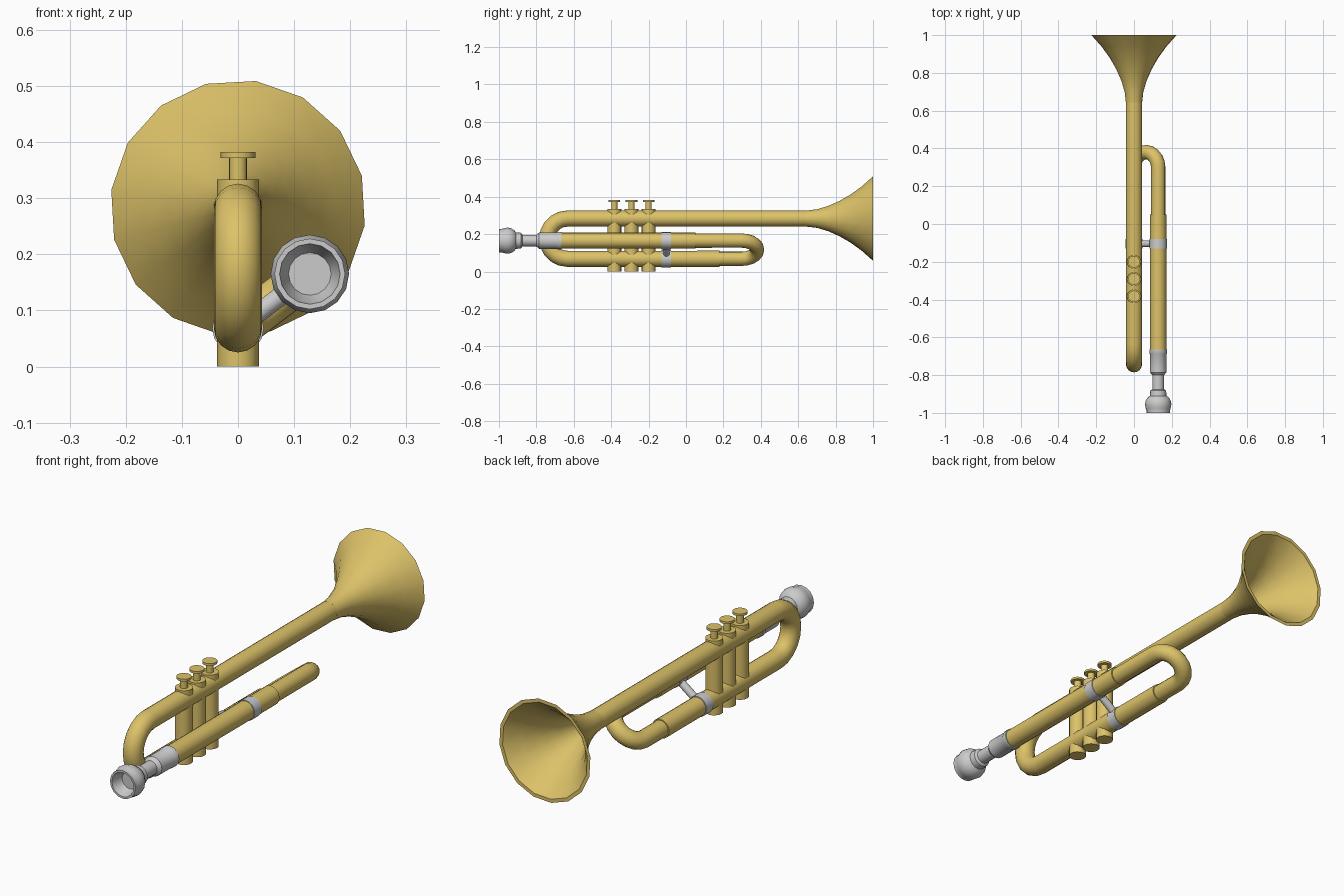
import bpy, bmesh
from math import sin, cos, pi, radians
from mathutils import Vector

if "Cube" in bpy.data.objects:
    bpy.data.objects.remove(bpy.data.objects["Cube"])


def material(name, color):
    m = bpy.data.materials.new(name)
    m.diffuse_color = (*color, 1)
    m.use_nodes = True
    m.node_tree.nodes["Principled BSDF"].inputs["Base Color"].default_value = m.diffuse_color
    return m


BRASS = material("brass", (0.72, 0.54, 0.14))
SILVER = material("silver", (0.52, 0.52, 0.52))


def finish(ob, mat):
    ob.data.materials.clear()
    ob.data.materials.append(mat)
    bpy.ops.object.select_all(action='DESELECT')
    ob.select_set(True)
    bpy.context.view_layer.objects.active = ob
    bpy.ops.object.shade_smooth_by_angle(angle=radians(35))
    return ob


def lathe(name, profile, origin, axis, mat, hollow=False, sides=16, phase=0.0):
    """Spin (position, radius) pairs around the Y or Z axis; hollow closes the profile on itself."""
    a, u = Vector((0, 0, 1)), Vector((1, 0, 0))
    v = Vector((0, 1, 0))
    if axis == 'Y':
        a, v = v, a
    bm = bmesh.new()
    rings = []
    for t, r in profile:
        rings.append([bm.verts.new(Vector(origin) + a * t
                      + (u * cos(phase + 2 * pi * i / sides) + v * sin(phase + 2 * pi * i / sides)) * r)
                      for i in range(sides)])
    pairs = list(zip(rings, rings[1:]))
    if hollow:
        pairs.append((rings[-1], rings[0]))
    else:
        bm.faces.new(rings[0])
        bm.faces.new(rings[-1])
    for p, q in pairs:
        for i in range(sides):
            j = (i + 1) % sides
            bm.faces.new((p[i], p[j], q[j], q[i]))
    bmesh.ops.recalc_face_normals(bm, faces=bm.faces)
    me = bpy.data.meshes.new(name)
    bm.to_mesh(me)
    bm.free()
    ob = bpy.data.objects.new(name, me)
    bpy.context.collection.objects.link(ob)
    return finish(ob, mat)


def tube(name, points, radius, mat):
    """Round pipe along a path, converted to a mesh."""
    cu = bpy.data.curves.new(name, 'CURVE')
    cu.dimensions = '3D'
    cu.bevel_depth = radius
    cu.bevel_resolution = 6
    cu.use_fill_caps = True
    sp = cu.splines.new('POLY')
    sp.points.add(len(points) - 1)
    for p, co in zip(sp.points, points):
        p.co = (*co, 1)
    ob = bpy.data.objects.new(name, cu)
    bpy.context.collection.objects.link(ob)
    bpy.ops.object.select_all(action='DESELECT')
    ob.select_set(True)
    bpy.context.view_layer.objects.active = ob
    bpy.ops.object.convert(target='MESH')
    return finish(bpy.context.view_layer.objects.active, mat)


def u_bend(start, end, y, direction, n=10):
    """Half circle from start to end (x, z), bulging along y."""
    s, e = Vector((start[0], y, start[1])), Vector((end[0], y, end[1]))
    mid, half = (s + e) / 2, (s - e) / 2
    out = Vector((0, direction * half.length, 0))
    return [mid + half * cos(pi * i / n) + out * sin(pi * i / n) for i in range(n + 1)]


UPPER, LOWER, LEAD = (0, 0.283), (0, 0.068), (0.128, 0.165)
R = 0.043


def at(pipe, y):
    return Vector((pipe[0], y, pipe[1]))


# Pipes
tube("main_pipe", [at(LOWER, 0.18)] + u_bend(LOWER, UPPER, -0.635, -1) + [at(UPPER, 0.66)], R, BRASS)
tube("lead_pipe", [at(LEAD, -0.68), at(LEAD, 0.05)], R, BRASS)
tube("tuning_slide", [at(LEAD, 0.0)] + u_bend(LEAD, LOWER, 0.30, 1) + [at(LOWER, 0.1)], 0.038, BRASS)

# Flared bell: outer skin, then back along the inner skin
flare = [(0.64, 0.043), (0.70, 0.050), (0.76, 0.068), (0.82, 0.095),
         (0.88, 0.130), (0.94, 0.174), (1.0, 0.228)]
inner = [(y, r - 0.006 - 0.010 * (y - 0.64) / 0.36) for y, r in reversed(flare)]
lathe("bell", flare + inner, at(UPPER, 0), 'Y', BRASS, hollow=True, phase=radians(14.5))

# Valves with stem and finger button
for i in range(3):
    pos = (0, -0.383 + 0.0915 * i, 0)
    lathe(f"valve_{i + 1}", [(0, 0.037), (0.333, 0.037)], pos, 'Z', BRASS)
    lathe(f"valve_stem_{i + 1}", [(0.32, 0.016), (0.374, 0.016)], pos, 'Z', BRASS)
    lathe(f"valve_button_{i + 1}", [(0.372, 0.031), (0.382, 0.031)], pos, 'Z', BRASS)

# Brace between lead pipe and lower pipe
for name, pipe in (("lead_clamp", LEAD), ("lower_clamp", LOWER)):
    lathe(name, [(-0.13, 0.046), (-0.08, 0.046)], at(pipe, 0), 'Y', SILVER)
tube("brace_rod", [at(LEAD, -0.105), at(LOWER, -0.105)], 0.017, SILVER)

# Mouthpiece: collar, shank, cup and hollow bowl
lathe("mouthpiece", [(-0.665, 0.047), (-0.685, 0.047), (-0.69, 0.044), (-0.785, 0.044),
                     (-0.80, 0.031), (-0.875, 0.031), (-0.882, 0.042), (-0.91, 0.044),
                     (-0.918, 0.056), (-0.935, 0.066), (-0.955, 0.070), (-0.975, 0.066),
                     (-0.985, 0.063), (-1.0, 0.063), (-1.0, 0.054), (-0.975, 0.048),
                     (-0.95, 0.038)], at(LEAD, 0), 'Y', SILVER)
